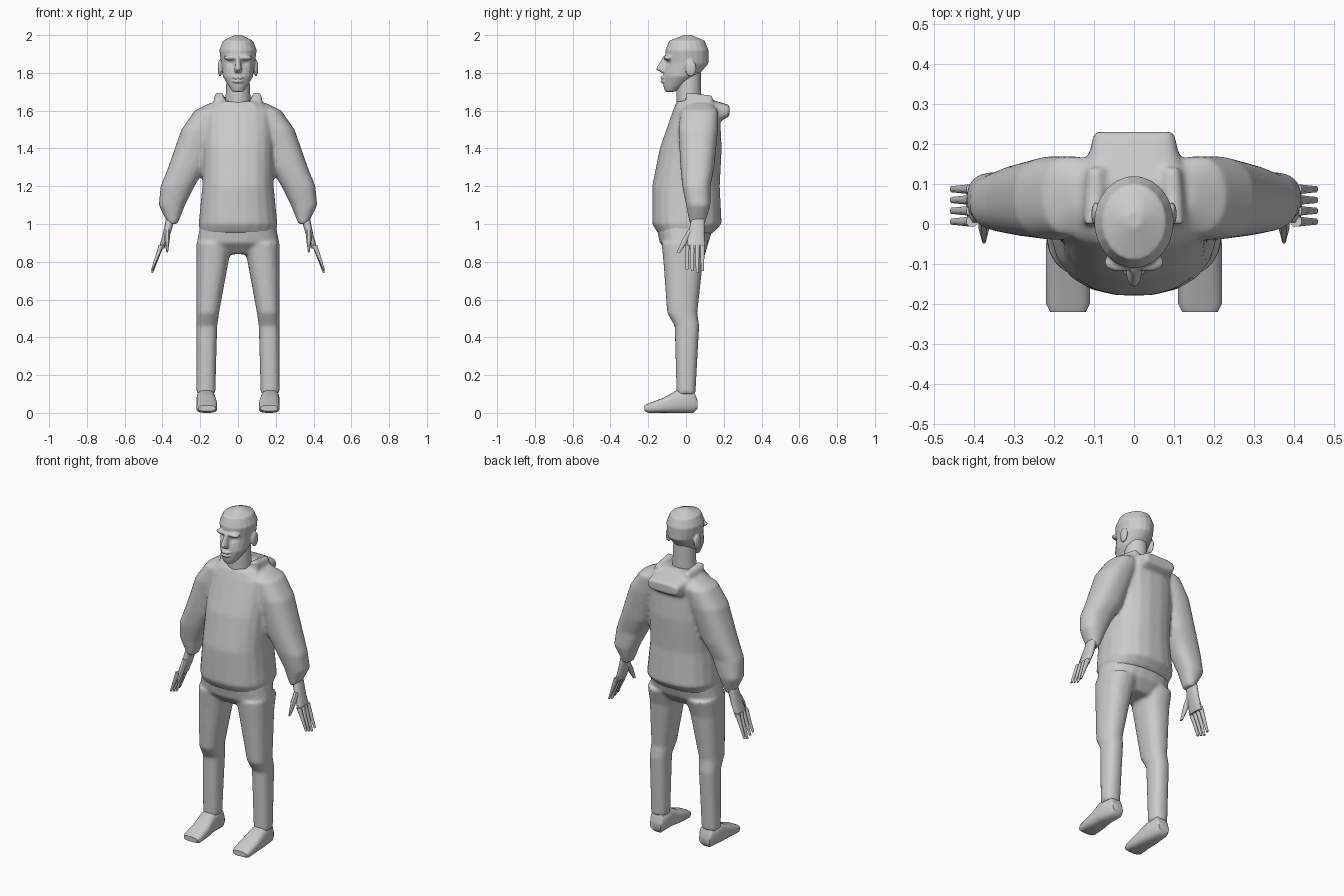
import bpy, bmesh, math
from mathutils import Matrix, Vector

cube = bpy.data.objects.get("Cube")
if cube:
    bpy.data.objects.remove(cube, do_unlink=True)

colour = (.6, .6, .6, 1)
grey = bpy.data.materials.new("plain_grey")
grey.use_nodes = True
grey.diffuse_color = colour
grey.node_tree.nodes["Principled BSDF"].inputs["Base Color"].default_value = colour

SIDES = {"left": 1, "right": -1}


def loft(bm, rings, axis="z", sides=20, power=2.4, flip=1):
    """Skin superellipse rings (t, x_min, x_max, low, high) placed along z or y."""
    loops = []
    for t, x_min, x_max, low, high in rings:
        loop = []
        for i in range(sides):
            angle = math.tau * (i + .5) / sides
            c, s = math.cos(angle), math.sin(angle)
            u = math.copysign(abs(c) ** (2 / power), c)
            v = math.copysign(abs(s) ** (2 / power), s)
            x = flip * (x_min + x_max + u * (x_max - x_min)) / 2
            across = (low + high + v * (high - low)) / 2
            point = (x, across, t) if axis == "z" else (x, t, across)
            loop.append(bm.verts.new(point))
        loops.append(loop)
    faces = [bm.faces.new(loops[0]), bm.faces.new(loops[-1])]
    for lower, upper in zip(loops, loops[1:]):
        for i in range(sides):
            j = (i + 1) % sides
            faces.append(bm.faces.new((lower[i], lower[j], upper[j], upper[i])))
    bmesh.ops.recalc_face_normals(bm, faces=faces)


def centred_loft(bm, rings, **options):
    """Loft rings (t, half_width, low, high) that are centred on the body."""
    loft(bm, [(t, -half, half, low, high) for t, half, low, high in rings], **options)


def blob(bm, centre, radii):
    """Add an ellipsoid."""
    place = Matrix.Translation(centre) @ Matrix.Diagonal((*radii, 1))
    bmesh.ops.create_uvsphere(bm, u_segments=16, v_segments=10, radius=1, matrix=place)


def finish(name, bm, voxel=0, relax=0):
    """Turn the bmesh into an object, optionally fusing its pieces."""
    mesh = bpy.data.meshes.new(name)
    bm.to_mesh(mesh)
    bm.free()
    obj = bpy.data.objects.new(name, mesh)
    bpy.context.collection.objects.link(obj)
    bpy.ops.object.select_all(action="DESELECT")
    obj.select_set(True)
    bpy.context.view_layer.objects.active = obj
    if voxel:
        fuse = obj.modifiers.new("fuse", "REMESH")
        fuse.mode = "VOXEL"
        fuse.voxel_size = voxel
        soften = obj.modifiers.new("soften", "SMOOTH")
        soften.iterations = relax
        bpy.ops.object.convert(target="MESH")
    obj.data.materials.clear()
    obj.data.materials.append(grey)
    bpy.ops.object.shade_smooth_by_angle(angle=math.radians(50))


# Hoodie: body, lowered hood, collar rolls and sleeves
bm = bmesh.new()
centred_loft(bm, [(.95, .2, -.15, .14), (1, .21, -.18, .19), (1.2, .19, -.18, .18),
                  (1.4, .19, -.14, .19), (1.6, .19, -.07, .18), (1.65, .12, -.05, .15)])
centred_loft(bm, [(-.05, .1, 1.57, 1.64), (.1, .13, 1.5, 1.67), (.23, .1, 1.57, 1.63)],
             axis="y", power=4)
for flip in SIDES.values():
    loft(bm, [(0, .07, .13, 1.6, 1.7), (.14, .07, .12, 1.6, 1.68)], axis="y", flip=flip)
    loft(bm, [(1, .32, .37, .02, .1), (1.1, .28, .42, 0, .13), (1.2, .23, .41, -.02, .13),
              (1.3, .17, .37, -.03, .15), (1.5, .1, .3, -.04, .17),
              (1.6, .07, .23, -.03, .17), (1.64, .06, .15, .02, .13)], flip=flip)
finish("hoodie", bm, voxel=.01, relax=6)

# Trousers: pelvis and two legs
bm = bmesh.new()
centred_loft(bm, [(1, .2, -.16, .15), (.9, .22, -.14, .12), (.84, .13, -.08, .07)])
for flip in SIDES.values():
    loft(bm, [(.9, .03, .22, -.13, .12), (.8, .05, .22, -.12, .09), (.53, .1, .22, -.1, .06),
              (.46, .11, .22, -.06, .07), (.1, .12, .22, -.05, .05)], flip=flip)
finish("trousers", bm, voxel=.01, relax=4)

for label, flip in SIDES.items():
    # Shoe
    bm = bmesh.new()
    loft(bm, [(.06, .13, .2, .02, .07), (.04, .12, .21, 0, .12), (-.05, .12, .22, 0, .12),
              (-.12, .11, .22, 0, .08), (-.2, .11, .22, 0, .05), (-.22, .12, .21, .01, .04)],
         axis="y", power=3, flip=flip)
    finish("shoe_" + label, bm)

    # Hand: palm, four fingers and a thumb
    bm = bmesh.new()
    loft(bm, [(1.04, .33, .38, .03, .1), (.94, .36, .4, .01, .1), (.87, .39, .42, 0, .1)],
         sides=12, flip=flip)
    for finger in range(4):
        y = .006 + .027 * finger
        tip = .74 + .01 * abs(finger - 2)
        loft(bm, [(.89, .39, .42, y - .013, y + .013), (tip, .45, .46, y - .008, y + .008)],
             sides=8, flip=flip)
    loft(bm, [(.97, .36, .39, .01, .06), (.92, .36, .39, -.02, .02), (.85, .37, .38, -.05, -.03)],
         sides=8, flip=flip)
    finish("hand_" + label, bm)

# Neck
bm = bmesh.new()
centred_loft(bm, [(1.6, .07, -.05, .08), (1.8, .06, -.05, .08)], power=2)
finish("neck", bm)

# Head: skull and jaw, nose, lips, brows and ears
bm = bmesh.new()
centred_loft(bm, [(1.7, .03, -.11, -.06), (1.73, .05, -.12, 0), (1.78, .08, -.12, .06),
                  (1.85, .09, -.11, .12), (1.92, .1, -.11, .12), (1.97, .08, -.09, .1),
                  (2, .02, -.01, .03)], power=2)
centred_loft(bm, [(1.8, .02, -.13, -.08), (1.82, .02, -.16, -.08), (1.89, .01, -.12, -.08)],
             sides=10, power=2)
for z in (1.755, 1.775):
    blob(bm, (0, -.115, z), (.03, .02, .01))
for flip in SIDES.values():
    blob(bm, (flip * .035, -.095, 1.88), (.04, .025, .015))
    blob(bm, (flip * .095, .025, 1.825), (.012, .03, .045))

# Press the eye sockets in
bmesh.ops.subdivide_edges(bm, edges=bm.edges[:], cuts=2, use_grid_fill=True)
for vert in bm.verts:
    for flip in SIDES.values():
        distance = (vert.co - Vector((flip * .036, -.1, 1.85))).length
        vert.co.y += .012 * math.exp(-(distance / .02) ** 2)
finish("head", bm, voxel=.005, relax=3)
